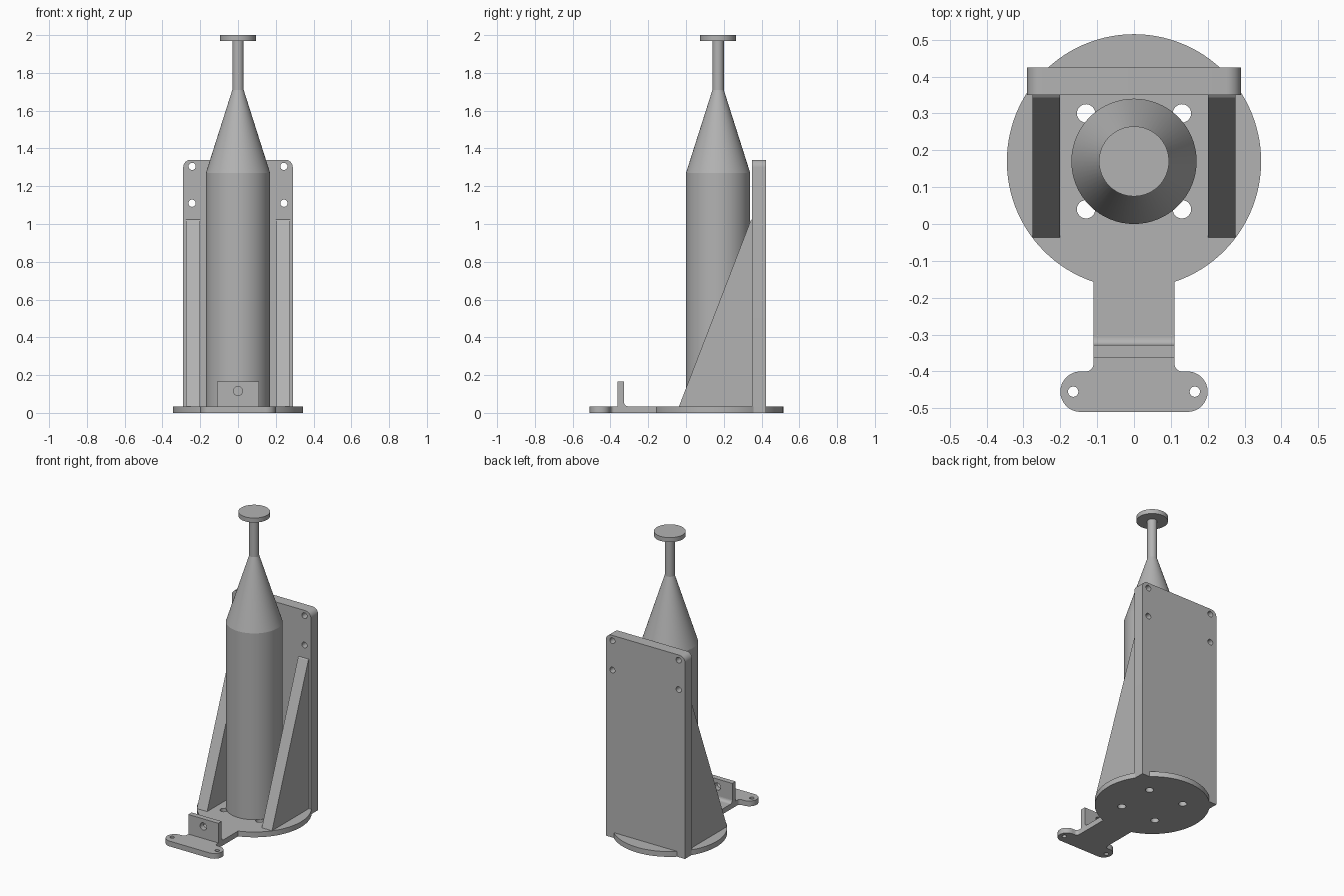
import bpy, bmesh, math
from mathutils import Matrix, Vector

cube = bpy.data.objects.get("Cube")
if cube:
    bpy.data.objects.remove(cube)

grey = bpy.data.materials.new("light_grey")
grey.use_nodes = True
COLOUR = (0.45, 0.45, 0.45, 1)
grey.diffuse_color = COLOUR
grey.node_tree.nodes["Principled BSDF"].inputs["Base Color"].default_value = COLOUR


def arc(cx, cy, r, start, end, n=12):
    angles = [math.radians(start + (end - start) * i / n) for i in range(n + 1)]
    return [(cx + r * math.cos(a), cy + r * math.sin(a)) for a in angles]


def hole(cx, cy, r):
    return arc(cx, cy, r, 0, 360, 24)[:-1]


def mirrored(half):
    return half + [(-x, y) for x, y in reversed(half) if abs(x) > 1e-5]


def finish(name, mesh):
    mesh.name = name
    mesh.materials.clear()
    mesh.materials.append(grey)
    obj = bpy.data.objects.new(name, mesh)
    bpy.context.collection.objects.link(obj)
    bpy.ops.object.select_all(action='DESELECT')
    obj.select_set(True)
    bpy.context.view_layer.objects.active = obj
    bpy.ops.object.shade_smooth_by_angle(angle=math.radians(25))
    return obj


def plate(name, outlines, depth, axes, offset):
    """Extrude filled outlines (first is the rim, the rest are holes)."""
    curve = bpy.data.curves.new(name, 'CURVE')
    curve.dimensions = '2D'
    curve.fill_mode = 'BOTH'
    curve.extrude = depth / 2
    for points in outlines:
        spline = curve.splines.new('POLY')
        spline.points.add(len(points) - 1)
        for p, (x, y) in zip(spline.points, points):
            p.co = (x, y, 0, 1)
        spline.use_cyclic_u = True
    temp = bpy.data.objects.new(name + "_outline", curve)
    mesh = bpy.data.meshes.new_from_object(temp)
    bpy.data.objects.remove(temp)
    bpy.data.curves.remove(curve)
    mesh.transform(Matrix.Translation(offset) @ axes.to_4x4())
    bm = bmesh.new()
    bm.from_mesh(mesh)
    bmesh.ops.remove_doubles(bm, verts=bm.verts, dist=1e-5)
    bmesh.ops.recalc_face_normals(bm, faces=bm.faces)
    bm.to_mesh(mesh)
    bm.free()
    return finish(name, mesh)


FLAT = Matrix.Identity(3)
FACING_FRONT = Matrix(((1, 0, 0), (0, 0, -1), (0, 1, 0)))
FACING_SIDE = Matrix(((0, 0, 1), (1, 0, 0), (0, 1, 0)))
T = 0.035      # base thickness
CY = 0.17      # bottle axis
R = 0.345      # base disc radius
ARM = 0.11     # half width of the arm

# Base disc with arm and rounded foot
join = -math.degrees(math.acos(ARM / R))
half = arc(0, CY, R, 90, join, 48)
half += arc(ARM + 0.02, -0.38, 0.02, 180, 270, 6)
half += arc(0.145, -0.455, 0.055, 90, -90, 16)
holes = [hole(s * 0.13, y, 0.025) for s in (-1, 1) for y in (0.04, 0.30)]
holes += [hole(s * 0.165, -0.455, 0.014) for s in (-1, 1)]
plate("base", [mirrored(half)] + holes, T, FLAT, Vector((0, 0, T / 2)))

# Back plate with rounded top corners and screw holes
half = [(0, 1.34)] + arc(0.25, 1.30, 0.04, 90, 0, 8) + [(0.29, 0)]
holes = [hole(s * 0.243, z, 0.019) for s in (-1, 1) for z in (1.11, 1.305)]
plate("back_plate", [mirrored(half)] + holes, 0.075, FACING_FRONT, Vector((0, 0.387, 0)))

# Side gussets
for side, s in (("left", 1), ("right", -1)):
    plate(side + "_gusset", [[(-0.037, T), (0.35, T), (0.35, 1.025), (0.343, 1.02)]],
          0.075, FACING_SIDE, Vector((s * 0.238, 0, 0)))

# Upright tab with hole, and the fillet behind it
half = [(0, 0.165), (ARM, 0.165), (ARM, T)]
rim = half + [(-ARM, T), (-ARM, 0.165)]
plate("front_tab", [rim, hole(0, 0.115, 0.024)], T, FACING_FRONT, Vector((0, -0.346, 0)))
fillet = [(-0.33, T)] + arc(-0.308, T + 0.02, 0.02, 270, 180, 6)
plate("tab_fillet", [fillet], 2 * ARM, FACING_SIDE, Vector((0, 0, 0)))

# Bottle, neck and cap turned from one profile
profile = [(0, T), (0.17, T), (0.17, 1.27), (0.03, 1.71), (0.03, 1.97),
           (0.095, 1.97), (0.095, 2.0), (0, 2.0)]
bm = bmesh.new()
verts = [bm.verts.new((r, 0, z)) for r, z in profile]
edges = [bm.edges.new(pair) for pair in zip(verts, verts[1:])]
bmesh.ops.spin(bm, geom=verts + edges, cent=(0, 0, 0), axis=(0, 0, 1),
               angle=math.tau, steps=64)
bmesh.ops.remove_doubles(bm, verts=bm.verts, dist=1e-5)
bmesh.ops.recalc_face_normals(bm, faces=bm.faces)
bmesh.ops.translate(bm, verts=bm.verts, vec=(0, CY, 0))
mesh = bpy.data.meshes.new("bottle")
bm.to_mesh(mesh)
bm.free()
bottle = finish("bottle", mesh)
# Crisp shoulder and neck rings
for edge in mesh.edges:
    za, zb = (mesh.vertices[v].co.z for v in edge.vertices)
    if abs(za - zb) < 1e-5:
        edge.use_edge_sharp = True
